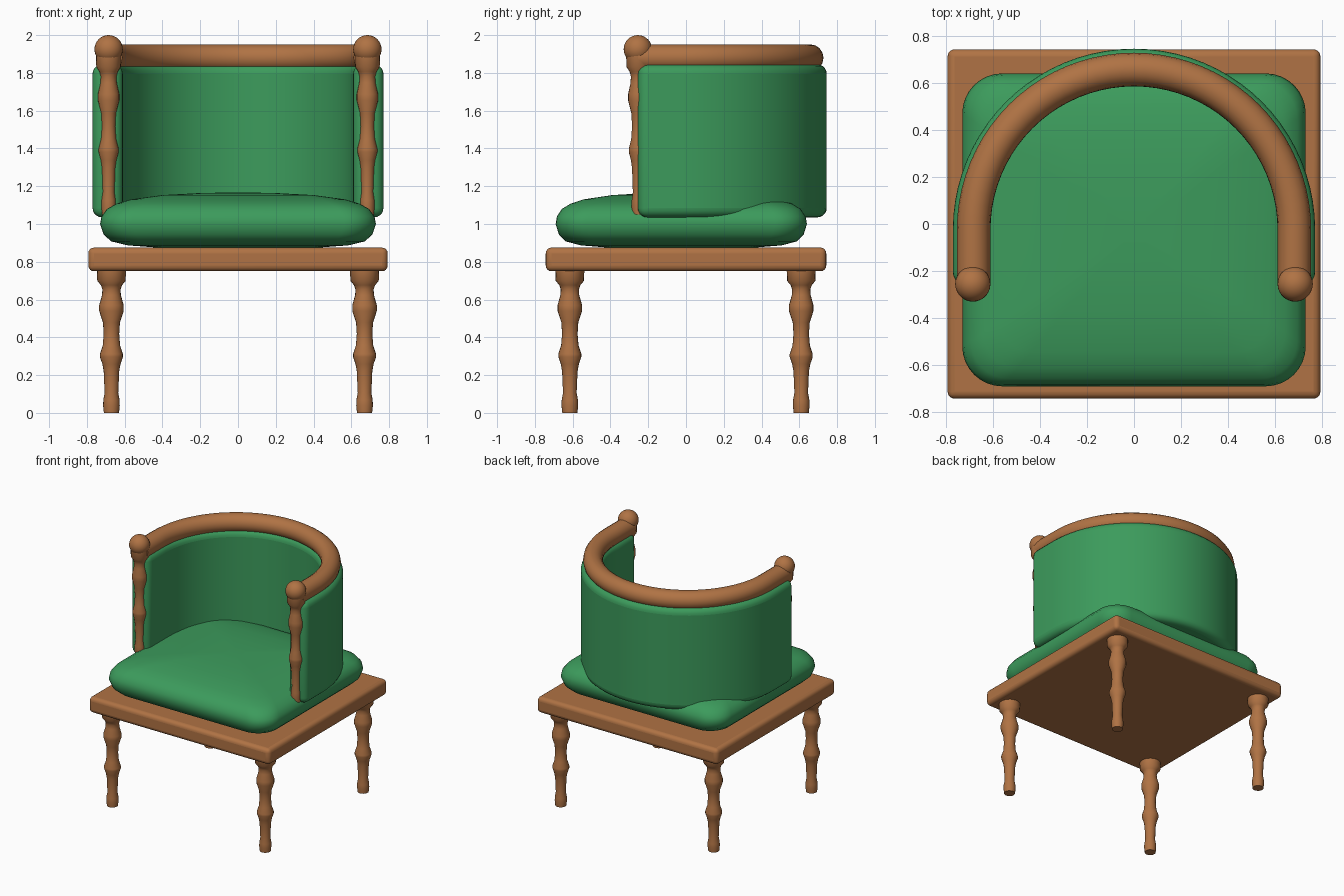
import bpy, bmesh, math
from mathutils import Vector

if "Cube" in bpy.data.objects:
    bpy.data.objects.remove(bpy.data.objects["Cube"])


def material(name, rgb):
    m = bpy.data.materials.new(name)
    m.diffuse_color = (*rgb, 1)
    m.use_nodes = True
    m.node_tree.nodes["Principled BSDF"].inputs["Base Color"].default_value = m.diffuse_color
    return m


WOOD = material("warm_wood", (0.434, 0.171, 0.058))
GREEN = material("green_fabric", (0.045, 0.328, 0.107))


def finish(name, bm, mat, bevel=0, segments=4, angle=40):
    bmesh.ops.recalc_face_normals(bm, faces=bm.faces)
    me = bpy.data.meshes.new(name)
    bm.to_mesh(me)
    bm.free()
    ob = bpy.data.objects.new(name, me)
    bpy.context.collection.objects.link(ob)
    me.materials.append(mat)
    if bevel:
        b = ob.modifiers.new("rounded_edges", 'BEVEL')
        b.width, b.segments, b.limit_method = bevel, segments, 'ANGLE'
        b.angle_limit = math.radians(35)
    bpy.ops.object.select_all(action='DESELECT')
    ob.select_set(True)
    bpy.context.view_layer.objects.active = ob
    bpy.ops.object.shade_smooth_by_angle(angle=math.radians(angle))
    return ob


def skin(bm, rings):
    """Bridge closed rings of points and cap both ends."""
    loops = [[bm.verts.new(p) for p in ring] for ring in rings]
    n = len(loops[0])
    for a, b in zip(loops, loops[1:]):
        for i in range(n):
            j = (i + 1) % n
            bm.faces.new((a[i], a[j], b[j], b[i]))
    bm.faces.new(loops[0])
    bm.faces.new(loops[-1])


def turned(name, x, y, z0, height, profile, sides=20):
    """Lathe-turned spindle; profile is (radius, height fraction)."""
    bm = bmesh.new()
    skin(bm, [[(x + r * math.cos(2 * math.pi * i / sides),
                y + r * math.sin(2 * math.pi * i / sides), z0 + h * height)
               for i in range(sides)] for r, h in profile])
    return finish(name, bm, WOOD)


def arch(radius, y_front, y_centre=-0.025, steps=40):
    """U-shaped path: straight arms joined by a half circle."""
    pts = [(radius, y_front)]
    for i in range(steps + 1):
        a = math.pi * i / steps
        pts.append((radius * math.cos(a), y_centre + radius * math.sin(a)))
    return pts + [(-radius, y_front)]


# Seat frame board
bm = bmesh.new()
bmesh.ops.create_cube(bm, size=1)
for v in bm.verts:
    v.co = Vector((v.co.x * 1.585, v.co.y * 1.485, 0.8125 + v.co.z * 0.125))
finish("seat_frame", bm, WOOD, bevel=0.03)

# Turned legs and arm posts
LEG = [(0.040, 0), (0.044, 0.05), (0.043, 0.09), (0.036, 0.14), (0.041, 0.29),
       (0.048, 0.34), (0.061, 0.39), (0.061, 0.41), (0.046, 0.47), (0.041, 0.55),
       (0.045, 0.63), (0.065, 0.71), (0.065, 0.75), (0.050, 0.82), (0.048, 0.86),
       (0.056, 0.89), (0.075, 0.92), (0.077, 1.0)]
POST = [(r * 0.87, h) for r, h in LEG]
for side, x in (("left", -1), ("right", 1)):
    turned(f"front_{side}_leg", x * 0.67, -0.615, 0, 0.76, LEG)
    turned(f"back_{side}_leg", x * 0.67, 0.61, 0, 0.76, LEG)
    turned(f"{side}_arm_post", x * 0.685, -0.25, 1.05, 0.85, POST)
    bm = bmesh.new()
    bmesh.ops.create_uvsphere(bm, u_segments=28, v_segments=16, radius=0.075)
    bmesh.ops.translate(bm, verts=bm.verts, vec=(x * 0.685, -0.255, 1.925))
    finish(f"{side}_post_ball", bm, WOOD)

# Seat cushion: nested rounded rectangles following a pillow profile
PILLOW = [(0.3, 0.875), (0.58, 0.875), (0.8, 0.887), (0.92, 0.908), (0.975, 0.945),
          (1, 1.0), (0.99, 1.04), (0.95, 1.08), (0.88, 1.108), (0.78, 1.13),
          (0.55, 1.153), (0.3, 1.163), (0.08, 1.167)]
HX, HY, CORNER = 0.73, 0.665, 0.17
outline = []
for q, (sx, sy) in enumerate(((1, 1), (-1, 1), (-1, -1), (1, -1))):
    for i in range(9):
        a = math.pi / 2 * (q + i / 8)
        outline.append((sx * (HX - CORNER) + CORNER * math.cos(a),
                        sy * (HY - CORNER) + CORNER * math.sin(a)))
bm = bmesh.new()
skin(bm, [[(x * s, y * s - 0.025, z) for x, y in outline] for s, z in PILLOW])
finish("seat_cushion", bm, GREEN, angle=60)

# Padded wraparound back
bm = bmesh.new()
section = arch(0.77, -0.255) + arch(0.61, -0.255)[::-1]
skin(bm, [[(x, y, z) for x, y in section] for z in (1.035, 1.845)])
finish("back_pad", bm, GREEN, bevel=0.05, segments=5)

# Top rail: round tube swept along the arch
path = [Vector((x, y, 1.88)) for x, y in arch(0.682, -0.255)]
rings = []
for i, p in enumerate(path):
    t = (path[min(i + 1, len(path) - 1)] - path[max(i - 1, 0)]).normalized()
    out = t.cross(Vector((0, 0, 1)))
    rings.append([p + 0.071 * (out * math.cos(k * math.pi / 8)
                  + Vector((0, 0, 1)) * math.sin(k * math.pi / 8)) for k in range(16)])
bm = bmesh.new()
skin(bm, rings)
finish("top_rail", bm, WOOD)
